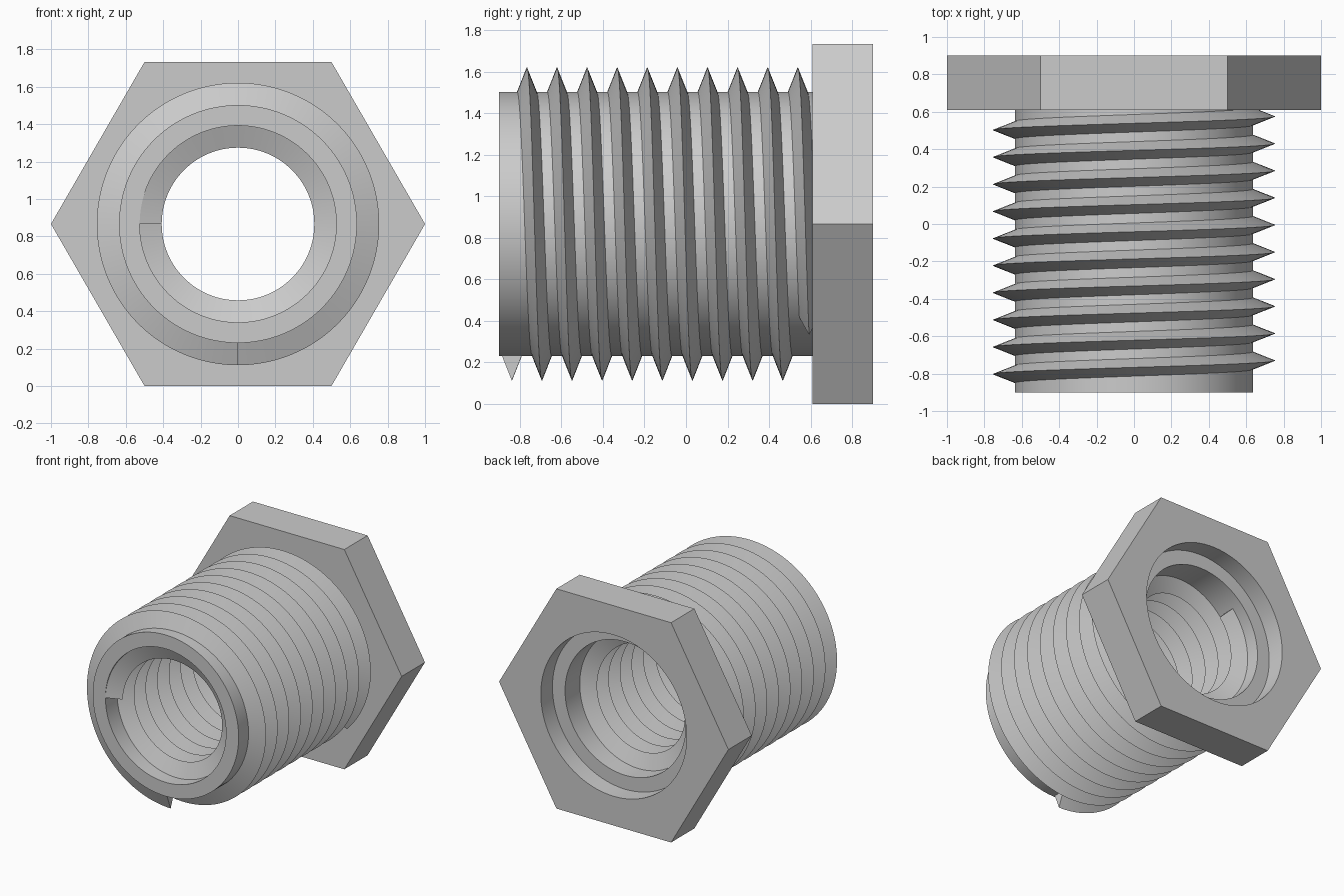
import bpy
import bmesh
from math import cos, sin, pi, tau
from mathutils import Vector

SEGMENTS = 96                # sides of every round part
AXIS_Z = 0.866               # height of the fitting's axis
PITCH = 0.145
HALF_WIDTH = 0.047           # half the width of a thread ridge at its root
FRONT, SHOULDER, TUBE_END, BACK = -0.9, 0.61, 0.755, 0.9
BORE, OUTER = 0.526, 0.636   # tube radii
INNER_CREST, OUTER_CREST = 0.408, 0.755

cube = bpy.data.objects.get("Cube")
if cube:
    bpy.data.objects.remove(cube, do_unlink=True)

steel = bpy.data.materials.new("grey_steel")
steel.use_nodes = True
grey = (0.6, 0.6, 0.6, 1)
steel.diffuse_color = grey
steel.node_tree.nodes["Principled BSDF"].inputs["Base Color"].default_value = grey


def point(radius, angle, y):
    """Angle runs clockwise from the bottom, seen from the front."""
    return Vector((-radius * sin(angle), y, AXIS_Z - radius * cos(angle)))


def finish(bm, name):
    bmesh.ops.recalc_face_normals(bm, faces=bm.faces[:])
    mesh = bpy.data.meshes.new(name)
    bm.to_mesh(mesh)
    bm.free()
    mesh.materials.append(steel)
    obj = bpy.data.objects.new(name, mesh)
    bpy.context.collection.objects.link(obj)
    bpy.ops.object.select_all(action="DESELECT")
    obj.select_set(True)
    bpy.context.view_layer.objects.active = obj
    bpy.ops.object.shade_smooth_by_angle(angle=pi / 7)
    return obj


def sweep(name, profile, start, turns, pitch):
    """Sweep a closed (radius, y) profile round the axis; no pitch makes a ring."""
    bm = bmesh.new()
    steps = round(turns * SEGMENTS)
    closed = pitch == 0
    rings = []
    for i in range(steps if closed else steps + 1):
        t = i / SEGMENTS
        rings.append([bm.verts.new(point(r, start + t * tau, y + t * pitch))
                      for r, y in profile])
    n = len(profile)
    for i in range(steps):
        a, b = rings[i], rings[(i + 1) % len(rings)]
        for j in range(n):
            k = (j + 1) % n
            bm.faces.new((a[j], a[k], b[k], b[j]))
    if not closed:
        bm.faces.new(rings[0])
        bm.faces.new(rings[-1])
    return finish(bm, name)


def ridge(root, crest, y):
    return [(root, y - HALF_WIDTH), (crest, y), (root, y + HALF_WIDTH)]


def loop(bm, radius, sides, y, start):
    verts = [bm.verts.new(point(radius, start + i * tau / sides, y)) for i in range(sides)]
    return [bm.edges.new((verts[i - 1], verts[i])) for i in range(sides)]


# Tube body
sweep("tube_body", [(BORE, FRONT), (OUTER, FRONT), (OUTER, TUBE_END), (BORE, TUBE_END)],
      0, 1, 0)

# Right-handed threads outside and inside
sweep("outer_thread", ridge(OUTER, OUTER_CREST, -0.839), 0, 9.875, PITCH)
sweep("inner_thread", ridge(BORE, INNER_CREST, -0.853), pi / 2, 10.125, PITCH)

# Hexagonal head with a round recess
bm = bmesh.new()
edges = loop(bm, 1, 6, SHOULDER, pi / 6) + loop(bm, OUTER, SEGMENTS, SHOULDER, 0)
bmesh.ops.triangle_fill(bm, edges=edges, use_beauty=True)
extruded = bmesh.ops.extrude_face_region(bm, geom=bm.faces[:], use_keep_orig=True)
moved = [v for v in extruded["geom"] if isinstance(v, bmesh.types.BMVert)]
bmesh.ops.translate(bm, verts=moved, vec=(0, BACK - SHOULDER, 0))
finish(bm, "hex_head")
